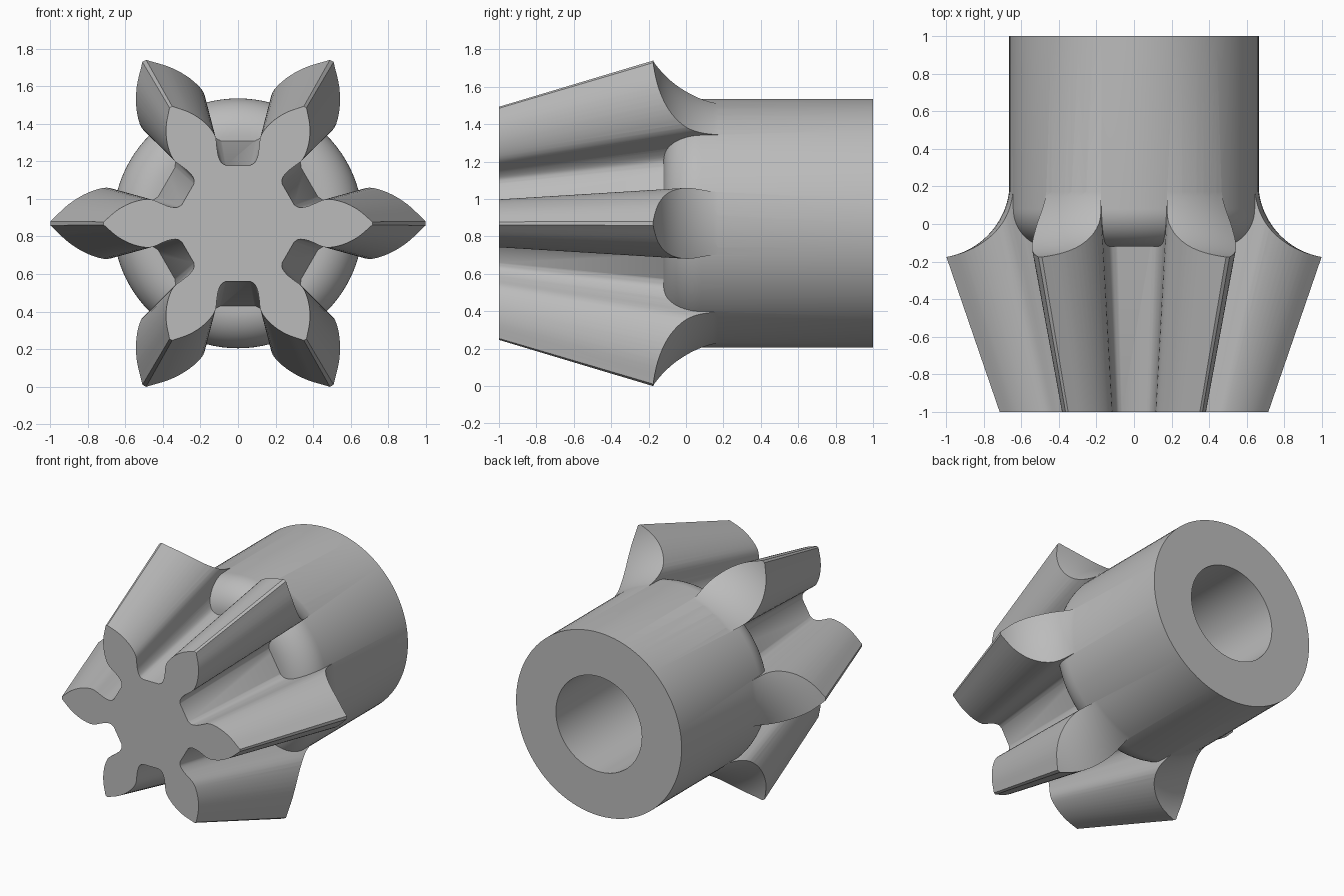
import bpy, bmesh, math
from mathutils import Vector

if "Cube" in bpy.data.objects:
    bpy.data.objects.remove(bpy.data.objects["Cube"], do_unlink=True)

AXIS_Z = 0.87      # height of the gear axis, which runs along y
APEX_Y = -3.08     # point the tapered teeth converge on
TEETH = 6
SEGMENTS = 96

steel = bpy.data.materials.new("plain grey")
steel.use_nodes = True
steel.diffuse_color = (0.5, 0.5, 0.5, 1)
steel.node_tree.nodes["Principled BSDF"].inputs["Base Color"].default_value = (0.5, 0.5, 0.5, 1)


def loft(name, rings):
    """Closed solid skinned through equal-length rings of points."""
    bm = bmesh.new()
    loops = [[bm.verts.new(p) for p in ring] for ring in rings]
    n = len(loops[0])
    for a, b in zip(loops, loops[1:]):
        for i in range(n):
            j = (i + 1) % n
            bm.faces.new((a[i], a[j], b[j], b[i]))
    bm.faces.new(loops[0])
    bm.faces.new(loops[-1])
    bmesh.ops.recalc_face_normals(bm, faces=bm.faces)
    mesh = bpy.data.meshes.new(name)
    bm.to_mesh(mesh)
    bm.free()
    mesh.materials.append(steel)
    obj = bpy.data.objects.new(name, mesh)
    bpy.context.collection.objects.link(obj)
    return obj


def turned(name, profile):
    """Solid of revolution about the gear axis from (radius, y) pairs."""
    angles = [math.tau * i / SEGMENTS for i in range(SEGMENTS)]
    return loft(name, [[(r * math.cos(a), y, AXIS_Z + r * math.sin(a)) for a in angles]
                       for r, y in profile])


def arc(cr, cy, radius, start, end, steps):
    """Profile arc; angles in degrees."""
    out = []
    for i in range(steps + 1):
        a = math.radians(start + (end - start) * i / steps)
        out.append((cr + radius * math.cos(a), cy + radius * math.sin(a)))
    return out


def smooth_path(points, steps=4):
    """Catmull-Rom curve through the points."""
    p = [Vector(q) for q in points]
    p = [2 * p[0] - p[1]] + p + [2 * p[-1] - p[-2]]
    out = []
    for a, b, c, d in zip(p, p[1:], p[2:], p[3:]):
        for i in range(steps):
            t = i / steps
            out.append(0.5 * (2 * b + (c - a) * t + (2 * a - 5 * b + 4 * c - d) * t ** 2
                              + (3 * b - a - 3 * c + d) * t ** 3))
    return out + [p[-2]]


def combine(target, tool, operation):
    mod = target.modifiers.new(operation.lower(), 'BOOLEAN')
    mod.operation = operation
    mod.solver = 'EXACT'
    mod.object = tool
    bpy.context.view_layer.objects.active = target
    bpy.ops.object.modifier_apply(modifier=mod.name)
    bpy.data.objects.remove(tool, do_unlink=True)


# Half tooth outline at the small end: (along tooth, half width), tip to root
flank = smooth_path([(0.715, 0.008), (0.638, 0.073), (0.555, 0.114), (0.47, 0.128),
                     (0.405, 0.104), (0.365, 0.089), (0.325, 0.085), (0.299, 0.099)])
tooth = [(u, -v) for u, v in reversed(flank)] + [(u, v) for u, v in flank]
outline = []
for k in range(TEETH):
    a = math.tau * k / TEETH
    outline += [(u * math.cos(a) - v * math.sin(a), u * math.sin(a) + v * math.cos(a))
                for u, v in tooth]


def section(y):
    s = (y - APEX_Y) / (-1 - APEX_Y)
    return [(x * s, y, AXIS_Z + z * s) for x, z in outline]


# Tapered teeth, trimmed by a turned blank with a concave back
gear = loft("bevel_pinion", [section(-1.1), section(0.3)])
blank = turned("blank", [(1.15, -1), (1.15, -0.1816)] + arc(1.068, 0.225, 0.4066, 270, 180, 24))
combine(gear, blank, 'INTERSECT')

# Shaft with a rounded front shoulder
shaft = turned("shaft", [(0.3, -0.12)] + arc(0.465, 0.08, 0.2, -90, 0, 14) + [(0.665, 1)])
combine(gear, shaft, 'UNION')

# Blind bore from the back
bore = turned("bore", [(0.345, 0.0), (0.345, 1.1)])
combine(gear, bore, 'DIFFERENCE')

bpy.ops.object.select_all(action='DESELECT')
gear.select_set(True)
bpy.context.view_layer.objects.active = gear
bpy.ops.object.shade_smooth_by_angle(angle=math.radians(30))
